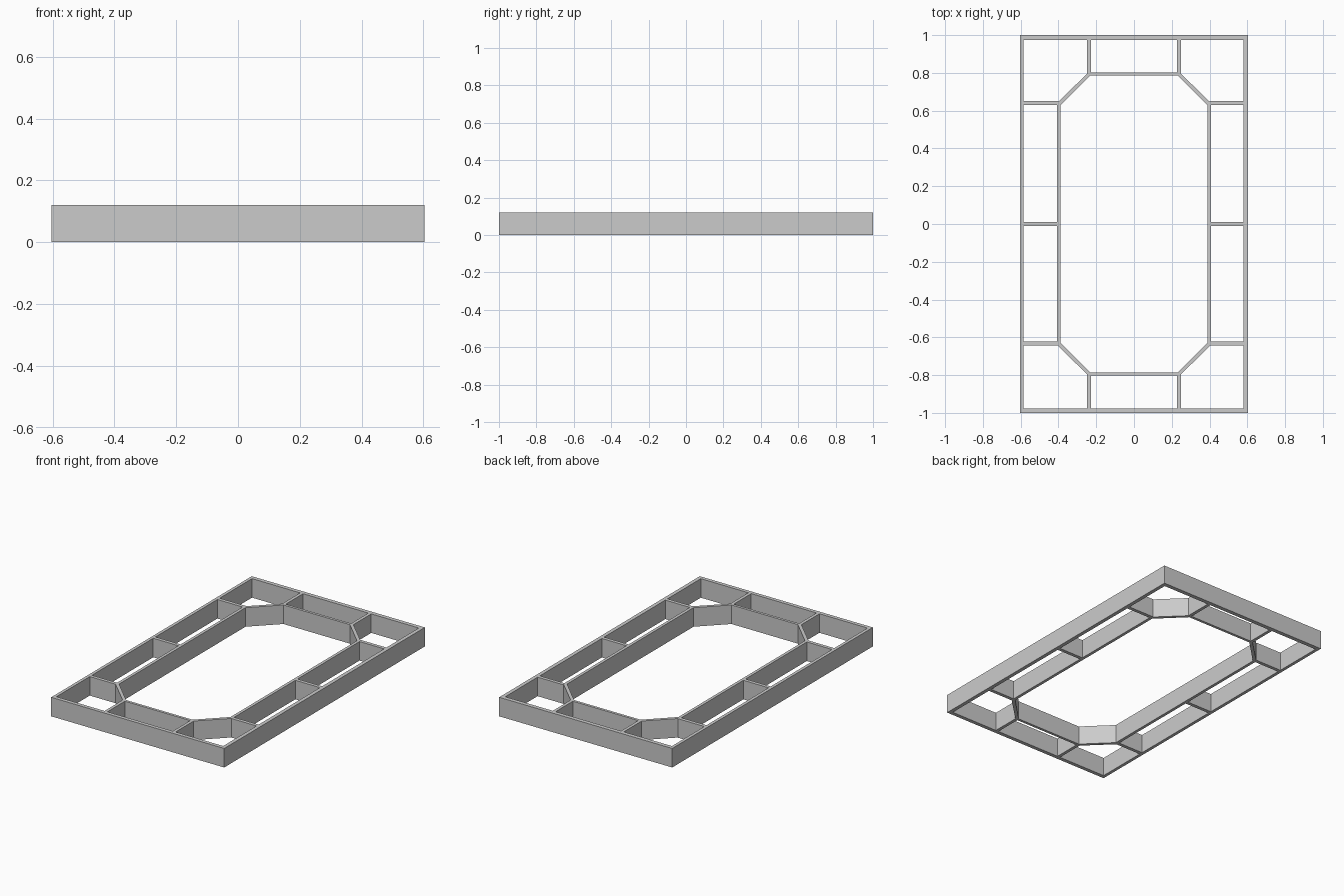
import bpy
import bmesh

HEIGHT = 0.12

cube = bpy.data.objects.get("Cube")
if cube:
    bpy.data.objects.remove(cube, do_unlink=True)

# Single grey material
grey = bpy.data.materials.new("plain_grey")
grey.use_nodes = True
colour = (0.6, 0.6, 0.6, 1)
grey.diffuse_color = colour
grey.node_tree.nodes["Principled BSDF"].inputs["Base Color"].default_value = colour


def add_object(name, bm):
    bmesh.ops.recalc_face_normals(bm, faces=bm.faces)
    mesh = bpy.data.meshes.new(name)
    bm.to_mesh(mesh)
    bm.free()
    mesh.materials.append(grey)
    obj = bpy.data.objects.new(name, mesh)
    bpy.context.collection.objects.link(obj)


def add_wall_ring(name, outer, inner):
    """Closed wall standing between two matching outlines."""
    bm = bmesh.new()
    loops = [[bm.verts.new((x, y, z)) for x, y in outline]
             for outline, z in ((outer, 0), (outer, HEIGHT), (inner, HEIGHT), (inner, 0))]
    n = len(outer)
    for k in range(4):
        a, b = loops[k], loops[(k + 1) % 4]
        for i in range(n):
            j = (i + 1) % n
            bm.faces.new((a[i], a[j], b[j], b[i]))
    add_object(name, bm)


def add_rib(name, x0, x1, y0, y1):
    """Straight upright plate between the two rings."""
    bm = bmesh.new()
    base = bm.faces.new([bm.verts.new((x, y, 0))
                         for x, y in ((x0, y0), (x1, y0), (x1, y1), (x0, y1))])
    top = bmesh.ops.extrude_face_region(bm, geom=[base])["geom"]
    bmesh.ops.translate(bm, vec=(0, 0, HEIGHT),
                        verts=[v for v in top if isinstance(v, bmesh.types.BMVert)])
    add_object(name, bm)


def rectangle(x0, x1, y0, y1):
    return [(x0, y0), (x1, y0), (x1, y1), (x0, y1)]


def octagon(x, y, cx, cy):
    """Rectangle of half size x, y with corners cut at cx, cy."""
    return [(x, -cy), (x, cy), (cx, y), (-cx, y),
            (-x, cy), (-x, -cy), (-cx, -y), (cx, -y)]


# Outer rectangular wall and inner eight-sided wall
add_wall_ring("outer_frame", rectangle(-0.604, 0.604, -1, 1),
              rectangle(-0.584, 0.58, -0.976, 0.974))
add_wall_ring("inner_frame", octagon(0.408, 0.802, 0.242, 0.64),
              octagon(0.389, 0.785, 0.232, 0.63))

# Ribs tying the inner wall to the outer one
for side, s in (("left", 1), ("right", -1)):
    for place, y, reach in (("front", -0.633, 0.4), ("middle", 0, 0.406), ("back", 0.64, 0.4)):
        x0, x1 = sorted((s * reach, s * 0.585))
        add_rib(f"{place}_{side}_side_rib", x0, x1, y - 0.011, y + 0.011)
    for end, e in (("front", -1), ("back", 1)):
        y0, y1 = sorted((e * 0.793, e * 0.977))
        x0, x1 = sorted((s * 0.228, s * 0.248))
        add_rib(f"{end}_{side}_end_rib", x0, x1, y0, y1)
